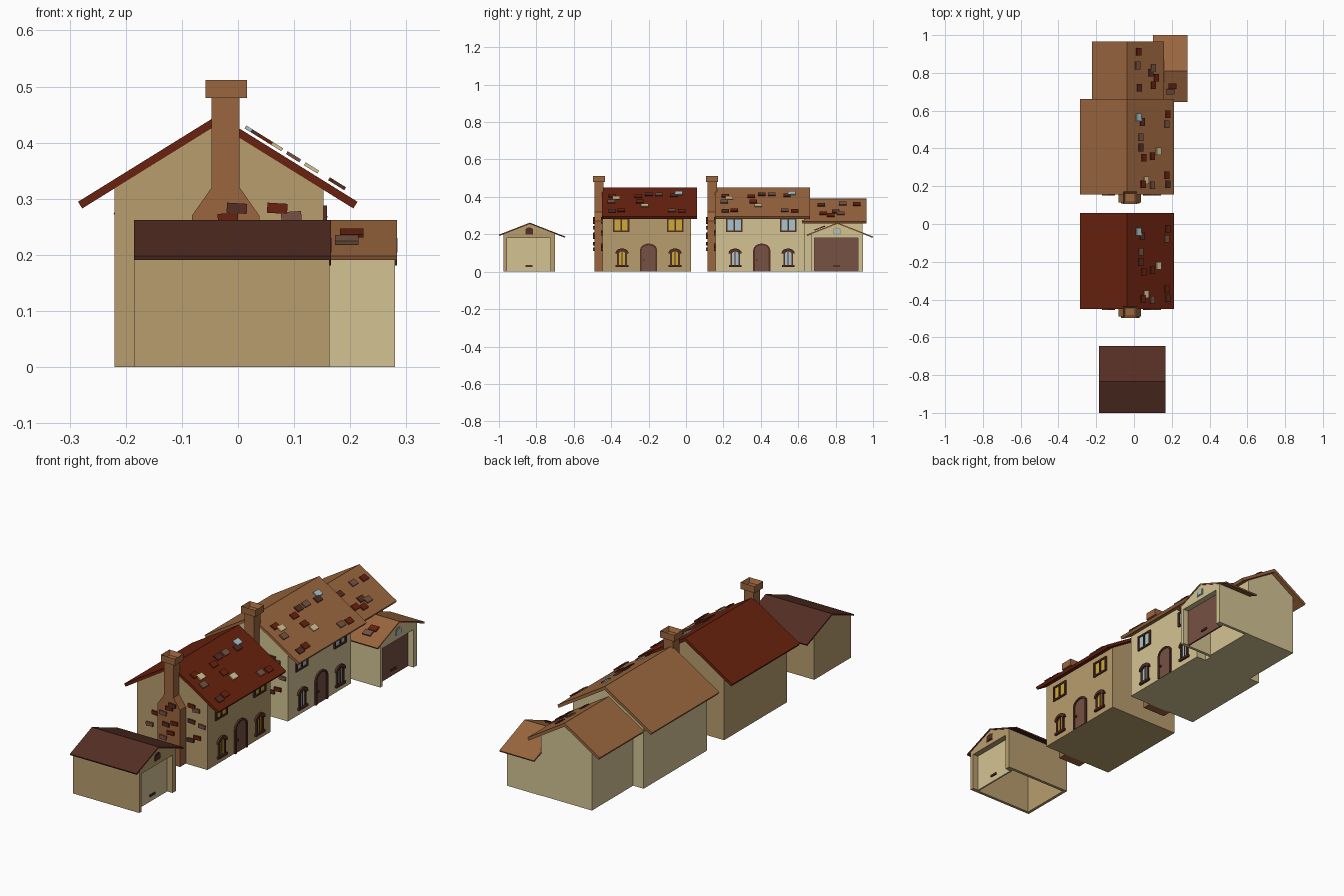
import bpy, bmesh, math
from mathutils import Matrix, Vector

cube = bpy.data.objects.get("Cube")
if cube:
    bpy.data.objects.remove(cube, do_unlink=True)


def material(name, rgb):
    lin = [((c / 255 + 0.055) / 1.055) ** 2.4 for c in rgb] + [1]
    m = bpy.data.materials.new(name)
    m.use_nodes = True
    m.diffuse_color = lin
    m.node_tree.nodes["Principled BSDF"].inputs["Base Color"].default_value = lin
    return m


TAN = material("tan plaster", (184, 157, 110))
CREAM = material("cream plaster", (212, 196, 148))
RED = material("dark red tile", (104, 33, 14))
CLAY = material("clay brown", (154, 102, 62))
DARK = material("dark wood", (84, 46, 36))
BROWN = material("brown wood", (118, 82, 66))
YELLOW = material("yellow glass", (204, 170, 56))
BLUE = material("pale blue glass", (168, 198, 204))


def finish(name, bm, mat):
    bmesh.ops.recalc_face_normals(bm, faces=bm.faces)
    me = bpy.data.meshes.new(name)
    bm.to_mesh(me)
    bm.free()
    me.materials.append(mat)
    ob = bpy.data.objects.new(name, me)
    bpy.context.collection.objects.link(ob)
    return ob


def prism(name, pts, axis, a, b, mat):
    """Extrude a profile along x (points are y, z) or y (points are x, z)."""
    bm = bmesh.new()
    place = (lambda p, d: (d, *p)) if axis == "x" else (lambda p, d: (p[0], d, p[1]))
    ends = [[bm.verts.new(place(p, d)) for p in pts] for d in (a, b)]
    for end in ends:
        bm.faces.new(end)
    for i in range(len(pts)):
        j = (i + 1) % len(pts)
        bm.faces.new((ends[0][i], ends[0][j], ends[1][j], ends[1][i]))
    return finish(name, bm, mat)


def box(name, x, y, z, mat):
    return prism(name, rect(*x, *z), "y", *y, mat)


def block(name, centre, size, mat, axis="Y", angle=0):
    bm = bmesh.new()
    m = Matrix.Translation(centre) @ Matrix.Rotation(angle, 4, axis) @ Matrix.Diagonal((*size, 1))
    bmesh.ops.create_cube(bm, size=1, matrix=m)
    return finish(name, bm, mat)


def rect(a, b, low, high):
    return [(a, low), (b, low), (b, high), (a, high)]


def arch(c, w, low, spring, rise):
    curve = [(c + w * math.cos(math.pi * i / 8), spring + rise * math.sin(math.pi * i / 8)) for i in range(9)]
    return [(c + w, low)] + curve + [(c - w, low)]


def roof_profile(left, ridge, right, top, k, th):
    s = math.atan(k)
    dx, dz = th * math.sin(s), th * math.cos(s)
    zl, zr = top - k * (ridge - left), top - k * (right - ridge)
    return [(left, zl), (ridge, top), (right, zr), (right - dx, zr - dz),
            (ridge, top - th / math.cos(s)), (left + dx, zl - dz)]


def gable_profile(left, ridge, right, top, k):
    return [(left, 0), (right, 0), (right, top - k * (right - ridge)),
            (ridge, top), (left, top - k * (ridge - left))]


RIDGE, PITCH, WALL = -0.036, 0.62, 0.152
SLOPE = math.atan(PITCH)


def roof_tiles(name, spots, top):
    for i, (x, y, mat) in enumerate(spots):
        z = top - PITCH * (x - RIDGE)
        block(f"{name}_{i}", (x + 0.004, y, z + 0.007), (0.028, 0.04, 0.006), mat, "Y", SLOPE)


def arched_frame(name, c, w, t, low, spring, rise, mat, depth):
    outer = arch(c, w, low, spring, rise)
    inner = arch(c, w - t, low, spring, rise - t)
    prism(name, outer + inner[::-1], "x", WALL - 0.002, WALL + depth, mat)


TILES = [(.021, -.04, BLUE), (.04, -.065, DARK), (.175, -.024, RED), (.17, -.077, BROWN),
         (.127, -.22, CREAM), (.095, -.246, RED), (.032, -.2, DARK), (.032, -.146, BROWN),
         (.048, -.255, RED), (.17, -.346, RED), (.175, -.394, DARK), (.063, -.373, CREAM),
         (.045, -.395, RED), (.095, -.4, BROWN)]
WALL_BRICKS = [(.07, .283, RED), (.095, .268, BROWN), (.07, .21, DARK), (.1, .14, RED),
               (.125, .2, BROWN), (.065, .12, DARK), (-.12, .2, RED), (-.15, .14, BROWN)]
CHIMNEY_BRICKS = [(-.002, .283, DARK), (-.018, .265, RED), (-.05, .235, BROWN), (.01, .2, RED),
                  (-.035, .185, DARK), (-.01, .15, RED), (-.05, .12, BROWN)]


def house(tag, oy, wall, roof, glass):
    front, back = oy - 0.447, oy + 0.028
    prism(tag + "_walls", gable_profile(-0.22, RIDGE, WALL, 0.433, PITCH), "y", front, back, wall)
    prism(tag + "_roof", roof_profile(-0.285, RIDGE, 0.213, 0.449, PITCH, 0.014), "y",
          front - 0.002, oy + 0.058, roof)
    roof_tiles(tag + "_roof_tile", [(x, y + oy, m) for x, y, m in TILES], 0.449)

    # chimney stack with shoulders and a hollow cap
    stack = [(-.082, 0), (.038, 0), (.038, .27), (.003, .32), (.003, .482),
             (-.047, .482), (-.047, .32), (-.082, .27)]
    prism(tag + "_chimney", stack, "y", oy - 0.49, oy - 0.44, CLAY)
    bm = bmesh.new()
    bmesh.ops.create_cube(bm, size=1, matrix=Matrix.Translation((-.021, oy - .466, .496))
                          @ Matrix.Diagonal((.074, .064, .032, 1)))
    top = max(bm.faces, key=lambda f: f.calc_center_median().z)
    bmesh.ops.inset_region(bm, faces=[top], thickness=0.014)
    bmesh.ops.translate(bm, verts=top.verts, vec=Vector((0, 0, -0.02)))
    finish(tag + "_chimney_cap", bm, CLAY)

    # loose bricks on the gable and chimney
    for group, face in ((WALL_BRICKS, front), (CHIMNEY_BRICKS, oy - 0.49)):
        for i, (x, z, m) in enumerate(group):
            block(f"{tag}_brick_{i}", (x, face - 0.001, z), (.036, .012, .018), m, "Y", 0.06 * (-1) ** i)

    # arched front door
    c = oy - 0.2
    prism(tag + "_door", arch(c, .04, 0, .115, .03), "x", WALL - .002, WALL + .003, BROWN)
    arched_frame(tag + "_door_frame", c, .046, .009, 0, .115, .036, DARK, .008)
    block(tag + "_door_knob", (WALL + .006, c - .026, .06), (.008, .008, .008), DARK)

    # arched lower windows with hood and sill
    for c in (oy - 0.342, oy - 0.059):
        prism(tag + "_lower_glass", arch(c, .02, .03, .095, .014), "x", WALL - .002, WALL + .002, glass)
        arched_frame(tag + "_lower_frame", c, .026, .009, .03, .095, .022, DARK, .007)
        hood = arch(c, .035, .096, .1, .024) + arch(c, .022, .096, .098, .012)[::-1]
        prism(tag + "_lower_hood", hood, "x", WALL - .002, WALL + .01, DARK)
        block(tag + "_lower_mullion", (WALL + .002, c, .07), (.006, .005, .08), DARK)
        block(tag + "_lower_sill", (WALL + .004, c, .03), (.014, .068, .01), DARK)

    # double upper windows
    for c in (oy - 0.347, oy - 0.058):
        box(tag + "_upper_glass", (WALL - .002, WALL + .002), (c - .04, c + .04), (.217, .282), glass)
        for dy in (-.04, 0, .04):
            block(tag + "_upper_post", (WALL + .002, c + dy, .25), (.01, .009, .072), DARK)
        for z in (.217, .284):
            block(tag + "_upper_rail", (WALL + .002, c, z), (.01, .089, .008), DARK)


def garage(tag, oy, x0, x1, wall, roof, door, pane):
    left, ridge, right, k, th = oy - .975, oy - .835, oy - .7, 0.39, 0.007
    under, t = .2545, .014
    d0, d1 = oy - .957, oy - .725
    shell = gable_profile(left, ridge, right, under, k)
    # open-bottomed shell: sides, back gable and door gable
    box(tag + "_side", (x0, x1), (left, left + t), (0, shell[4][1]), wall)
    box(tag + "_side", (x0, x1), (right - t, right), (0, shell[2][1]), wall)
    prism(tag + "_back", shell, "x", x0, x0 + t, wall)
    opening = [shell[0], (d0, 0), (d0, .18), (d1, .18), (d1, 0)] + shell[1:]
    prism(tag + "_front", opening, "x", x1 - .03, x1, wall)
    prism(tag + "_roof", roof_profile(oy - 1, ridge, oy - .645, .262, k, th), "x", x0, x1 + .003, roof)
    # recessed door, handle and gable window
    box(tag + "_door", (x1 - .036, x1 - .028), (d0 - .003, d1 + .003), (0, .183), door)
    block(tag + "_handle", (x1 - .026, oy - .84, .03), (.008, .036, .009), DARK)
    c = oy - .838
    prism(tag + "_window_trim", arch(c, .021, .2, .224, .012), "x", x1 - .002, x1 + .002,
          DARK if pane == DARK else TAN)
    prism(tag + "_window_pane", arch(c, .016, .204, .222, .008), "x", x1, x1 + .004, pane)


house("front_house", 0, TAN, RED, YELLOW)
house("rear_house", 0.605, CREAM, CLAY, BLUE)

# lower wing behind the rear house
prism("wing_walls", gable_profile(-.165, RIDGE, .102, .374, PITCH), "y", .6, .943, CREAM)
prism("wing_roof", roof_profile(-.222, RIDGE, .16, .39, PITCH, .014), "y", .62, .965, CLAY)
roof_tiles("wing_tile", [(.021, .913, RED), (.026, .722, DARK), (.016, .839, BROWN), (.1, .828, BROWN),
                         (.116, .775, RED), (.085, .8, DARK), (.1, .735, RED)], .39)

garage("front_garage", 0, -.185, .163, TAN, DARK, CREAM, DARK)
garage("rear_garage", 1.645, .1, .28, CREAM, CLAY, BROWN, BLUE)
for x, y, m in ((.203, .73, RED), (.194, .7, BROWN)):
    block("rear_garage_tile", (x, y, .262 - .39 * (.81 - y) + .008), (.042, .03, .006), m, "X", math.atan(.39))
